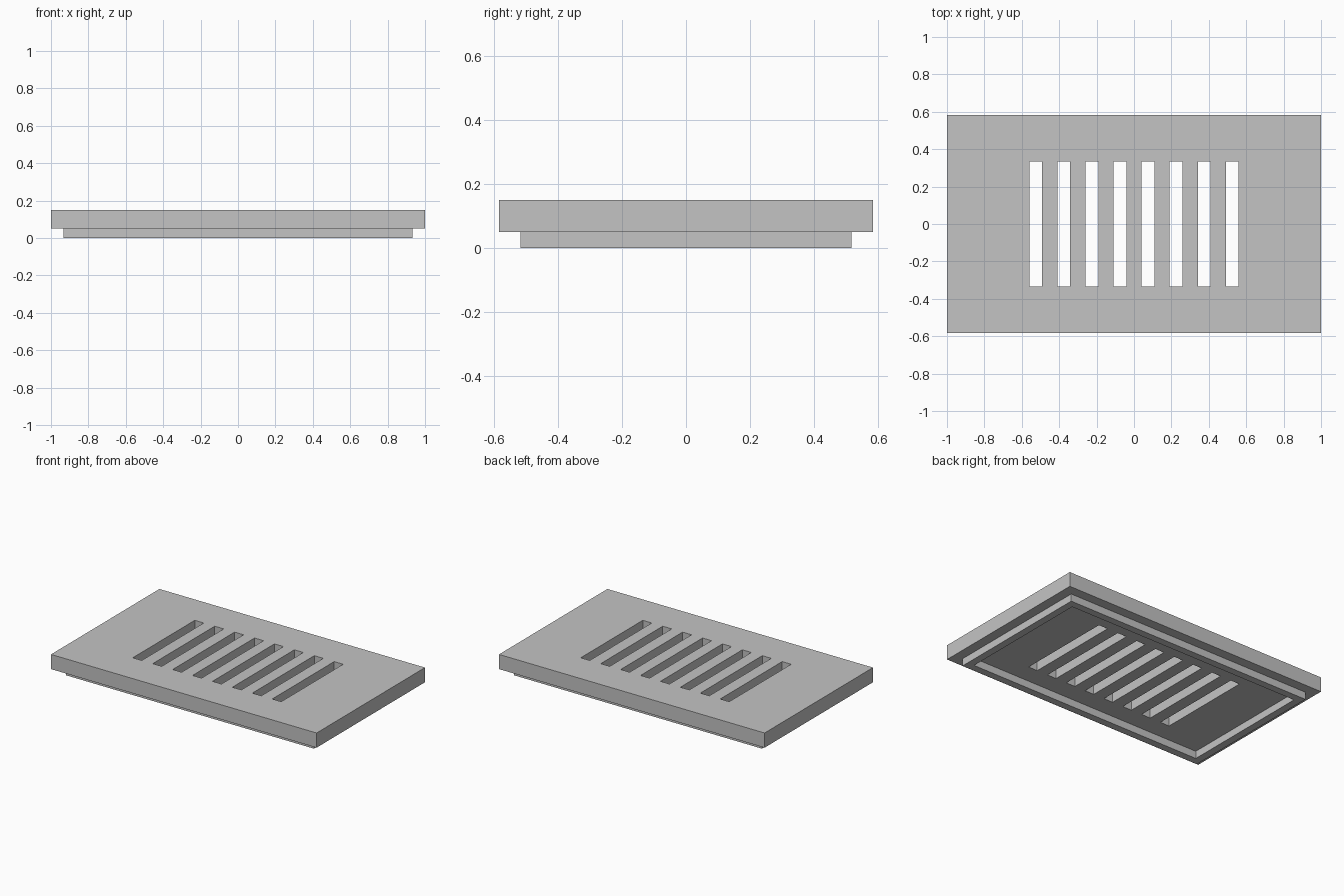
import bpy
import bmesh
from mathutils import Matrix

if "Cube" in bpy.data.objects:
    bpy.data.objects.remove(bpy.data.objects["Cube"], do_unlink=True)

HALF_X, HALF_Y = 1.0, 0.583
PLATE_BOTTOM, PLATE_TOP = 0.05, 0.15
RIM_INSET, RIM_WIDTH = 0.067, 0.05
SLOT_COUNT, SLOT_PITCH, SLOT_WIDTH, SLOT_LENGTH = 8, 0.15, 0.068, 0.667

GREY = (0.55, 0.55, 0.55, 1.0)
grey = bpy.data.materials.new("grey")
grey.use_nodes = True
grey.diffuse_color = GREY
grey.node_tree.nodes["Principled BSDF"].inputs["Base Color"].default_value = GREY


def add_box(bm, center, size):
    matrix = Matrix.Translation(center) @ Matrix.Diagonal((*size, 1))
    bmesh.ops.create_cube(bm, size=1, matrix=matrix)


def make_object(name, bm):
    bmesh.ops.recalc_face_normals(bm, faces=bm.faces)
    mesh = bpy.data.meshes.new(name)
    bm.to_mesh(mesh)
    bm.free()
    mesh.materials.append(grey)
    obj = bpy.data.objects.new(name, mesh)
    bpy.context.collection.objects.link(obj)
    return obj


# Cover plate
thickness = PLATE_TOP - PLATE_BOTTOM
middle = (PLATE_TOP + PLATE_BOTTOM) / 2
bm = bmesh.new()
add_box(bm, (0, 0, middle), (2 * HALF_X, 2 * HALF_Y, thickness))
plate = make_object("cover_plate", bm)

# Row of vent slots cut through the plate
bm = bmesh.new()
for i in range(SLOT_COUNT):
    x = (i - (SLOT_COUNT - 1) / 2) * SLOT_PITCH
    add_box(bm, (x, 0, middle), (SLOT_WIDTH, SLOT_LENGTH, 2 * thickness))
cutter = make_object("slot_cutter", bm)
cutter.hide_render = True

cut = plate.modifiers.new("slots", "BOOLEAN")
cut.operation = "DIFFERENCE"
cut.solver = "EXACT"
cut.object = cutter
bpy.context.view_layer.objects.active = plate
bpy.ops.object.modifier_apply(modifier=cut.name)
bpy.data.objects.remove(cutter, do_unlink=True)

# Locating rim under the plate: outer wall, bottom lip and inner wall
bm = bmesh.new()


def add_loop(inset, z):
    x, y = HALF_X - inset, HALF_Y - inset
    return [bm.verts.new((sx * x, sy * y, z))
            for sx, sy in ((-1, -1), (1, -1), (1, 1), (-1, 1))]


inner = RIM_INSET + RIM_WIDTH
loops = [add_loop(RIM_INSET, PLATE_BOTTOM), add_loop(RIM_INSET, 0),
         add_loop(inner, 0), add_loop(inner, PLATE_BOTTOM)]
for a, b in zip(loops, loops[1:]):
    for i in range(4):
        j = (i + 1) % 4
        bm.faces.new((a[i], b[i], b[j], a[j]))
rim = make_object("locating_rim", bm)
# Keep the open strip facing outwards and downwards
if min(rim.data.polygons, key=lambda p: p.center.z).normal.z > 0:
    rim.data.flip_normals()
